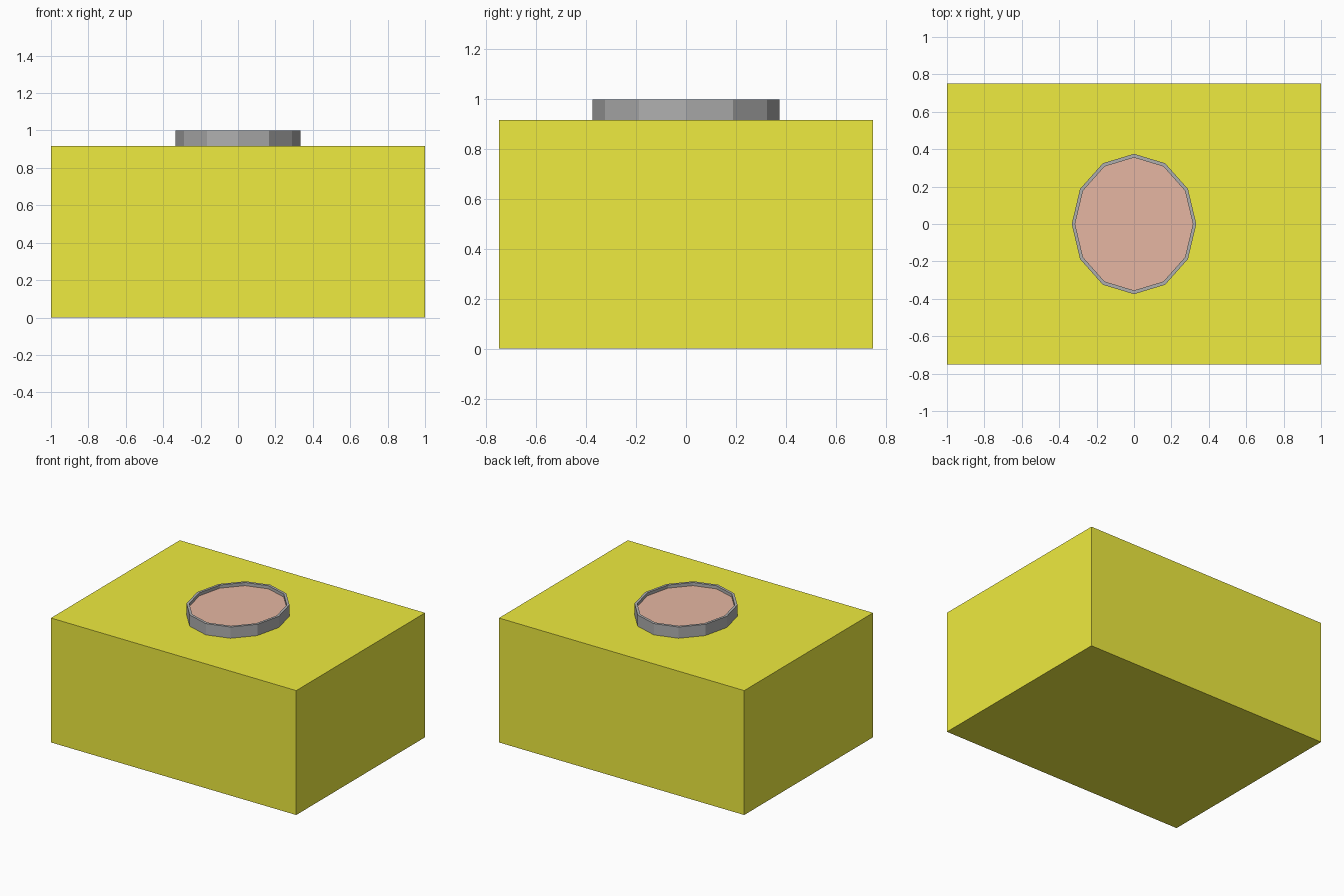
import bpy, bmesh
from math import cos, sin, pi

if "Cube" in bpy.data.objects:
    bpy.data.objects.remove(bpy.data.objects["Cube"])

BOX_TOP, RIM_TOP, DISC_Z = 0.917, 1.0, 0.977
SIDES = 12
OUTER, INNER = (0.333, 0.375), (0.315, 0.355)


def material(name, rgb):
    m = bpy.data.materials.new(name)
    m.diffuse_color = (*rgb, 1)
    m.use_nodes = True
    m.node_tree.nodes["Principled BSDF"].inputs["Base Color"].default_value = m.diffuse_color
    return m


def add_object(name, bm, mat):
    bmesh.ops.recalc_face_normals(bm, faces=bm.faces)
    mesh = bpy.data.meshes.new(name)
    bm.to_mesh(mesh)
    bm.free()
    mesh.materials.append(mat)
    obj = bpy.data.objects.new(name, mesh)
    bpy.context.collection.objects.link(obj)
    return obj


def loop(bm, radii, z):
    return [bm.verts.new((radii[0] * cos(2 * pi * i / SIDES),
                          radii[1] * sin(2 * pi * i / SIDES), z))
            for i in range(SIDES)]


# Main box
bm = bmesh.new()
bmesh.ops.create_cube(bm, size=1)
bmesh.ops.scale(bm, vec=(2, 1.5, BOX_TOP), verts=bm.verts)
bmesh.ops.translate(bm, vec=(0, 0, BOX_TOP / 2), verts=bm.verts)
add_object("box_body", bm, material("yellow", (0.86, 0.83, 0.05)))

# Twelve-sided oval rim: a rectangular section swept around
bm = bmesh.new()
loops = [loop(bm, OUTER, BOX_TOP), loop(bm, OUTER, RIM_TOP),
         loop(bm, INNER, RIM_TOP), loop(bm, INNER, BOX_TOP)]
for k in range(4):
    a, b = loops[k], loops[(k + 1) % 4]
    for i in range(SIDES):
        j = (i + 1) % SIDES
        bm.faces.new((a[i], a[j], b[j], b[i]))
add_object("oval_rim", bm, material("dark_grey", (0.43, 0.43, 0.43)))

# Recessed disc filling the rim
bm = bmesh.new()
low, high = loop(bm, INNER, BOX_TOP), loop(bm, INNER, DISC_Z)
bm.faces.new(low[::-1])
bm.faces.new(high)
for i in range(SIDES):
    j = (i + 1) % SIDES
    bm.faces.new((low[i], low[j], high[j], high[i]))
add_object("inset_disc", bm, material("terracotta", (0.79, 0.47, 0.36)))
